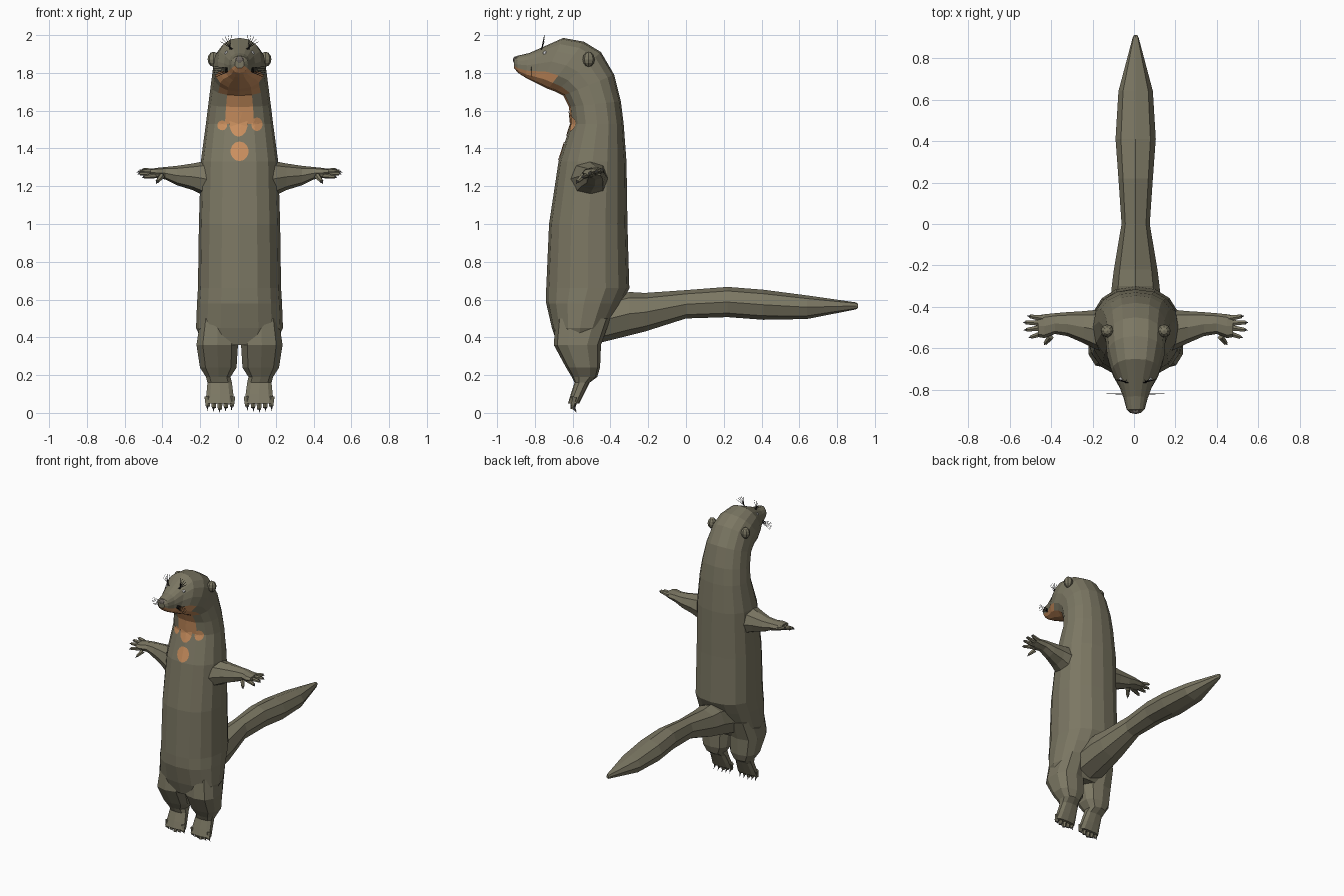
import bpy, bmesh, math
from mathutils import Vector, Matrix
from mathutils.bvhtree import BVHTree

if "Cube" in bpy.data.objects:
    bpy.data.objects.remove(bpy.data.objects["Cube"])

CX = 0.008  # symmetry plane of the animal


def material(name, r, g, b):
    m = bpy.data.materials.new(name)
    m.use_nodes = True
    m.diffuse_color = (r, g, b, 1)
    bsdf = next(n for n in m.node_tree.nodes if n.type == 'BSDF_PRINCIPLED')
    bsdf.inputs["Base Color"].default_value = (r, g, b, 1)
    return m


FUR = material("olive_brown_fur", 0.20, 0.185, 0.125)
ORANGE = material("orange_throat", 0.60, 0.28, 0.115)
NOSE = material("nose_grey", 0.16, 0.14, 0.12)
CLAW = material("claw_grey", 0.12, 0.12, 0.125)
EYE = material("eye_pale_grey", 0.6, 0.6, 0.6)
BLACK = material("whisker_black", 0.005, 0.005, 0.005)


def finish(name, bm, mats, mirror=False):
    bmesh.ops.recalc_face_normals(bm, faces=bm.faces)
    me = bpy.data.meshes.new(name)
    bm.to_mesh(me)
    ob = bpy.data.objects.new(name, me)
    bpy.context.collection.objects.link(ob)
    ob.location.x = CX
    for m in mats:
        me.materials.append(m)
    if mirror:
        mod = ob.modifiers.new("Mirror", 'MIRROR')
        mod.use_clip = False
        mod.use_mirror_merge = False
    return ob


def loft(rings, n, power=0.85, paint=None):
    """Skin rings of (centre, side half-axis, front half-axis)."""
    bm = bmesh.new()

    def soft(v):
        return math.copysign(abs(v) ** power, v)
    loops = []
    for c, u, v in rings:
        c, u, v = Vector(c), Vector(u), Vector(v)
        angles = [2 * math.pi * k / n for k in range(n)]
        loops.append([bm.verts.new(c + u * soft(math.sin(t)) + v * soft(math.cos(t)))
                      for t in angles])
    for i in range(len(loops) - 1):
        a, b = loops[i], loops[i + 1]
        for k in range(n):
            j = (k + 1) % n
            f = bm.faces.new((a[k], a[j], b[j], b[k]))
            if paint:
                deg = (k + 0.5) * 360 / n
                f.material_index = paint(i, min(deg, 360 - deg))
    bm.faces.new(loops[0])
    bm.faces.new(loops[-1])
    return bm


def spike(bm, a, b, r1, r2=0.0, sides=5):
    a, b = Vector(a), Vector(b)
    rot = (b - a).to_track_quat('Z', 'Y').to_matrix().to_4x4()
    bmesh.ops.create_cone(bm, cap_ends=True, segments=sides, radius1=r1, radius2=r2,
                          depth=(b - a).length,
                          matrix=Matrix.Translation((a + b) / 2) @ rot)


def ball(name, centre, size, mat, mirror, u=8, v=6):
    bm = bmesh.new()
    bmesh.ops.create_uvsphere(bm, u_segments=u, v_segments=v, radius=1,
                              matrix=Matrix.Translation(centre) @ Matrix.Diagonal((*size, 1)))
    return finish(name, bm, [mat], mirror)


# Torso, neck and head: front y, front z, back y, back z, half width
SPINE = [
    (-.68, .36, -.46, .36, .19), (-.71, .45, -.41, .45, .23),
    (-.74, .58, -.34, .58, .225), (-.74, .66, -.30, .66, .22),
    (-.725, 1.0, -.31, 1.0, .215), (-.675, 1.33, -.315, 1.33, .205),
    (-.61, 1.53, -.33, 1.53, .178), (-.62, 1.62, -.345, 1.65, .165),
    (-.65, 1.68, -.38, 1.79, .152), (-.69, 1.70, -.45, 1.91, .143),
    (-.73, 1.715, -.54, 1.965, .138), (-.77, 1.735, -.65, 1.985, .115),
    (-.81, 1.755, -.74, 1.945, .082), (-.85, 1.775, -.83, 1.905, .058),
    (-.89, 1.80, -.895, 1.89, .044), (-.91, 1.825, -.912, 1.87, .025)]


def throat_paint(i, deg):
    # orange widens from the neck strip to the whole lower jaw
    limit = 0 if i < 6 else 23 if i < 8 else 46 if i < 10 else 68
    return int(deg < limit)


rings = []
for fy, fz, by, bz, w in SPINE:
    rings.append(((0, (fy + by) / 2, (fz + bz) / 2), (w, 0, 0),
                  (0, (fy - by) / 2, (fz - bz) / 2)))
body = loft(rings, 16, 0.87, throat_paint)
finish("body", body, [FUR, ORANGE])
skin = BVHTree.FromBMesh(body)


# Orange spots laid on the chest
def spot(name, x, z, rx, rz, rows=3, n=14):
    bm = bmesh.new()

    def project(r, t):
        start = Vector((x + rx * r * math.sin(t), -2, z + rz * r * math.cos(t)))
        hit, normal, _, _ = skin.ray_cast(start, Vector((0, 1, 0)))
        return bm.verts.new(hit + Vector((0, -0.005, 0)))
    mid = project(0, 0)
    loops = [[project(r / rows, 2 * math.pi * k / n) for k in range(n)]
             for r in range(1, rows + 1)]
    for k in range(n):
        j = (k + 1) % n
        bm.faces.new((mid, loops[0][k], loops[0][j]))
        for a, b in zip(loops, loops[1:]):
            bm.faces.new((a[k], b[k], b[j], a[j]))
    bmesh.ops.recalc_face_normals(bm, faces=bm.faces)
    if sum(f.normal.y for f in bm.faces) > 0:
        bmesh.ops.reverse_faces(bm, faces=bm.faces)
    me = bpy.data.meshes.new(name)
    bm.to_mesh(me)
    me.materials.append(ORANGE)
    ob = bpy.data.objects.new(name, me)
    bpy.context.collection.objects.link(ob)
    ob.location.x = CX


spot("throat_patch_end", -.005, 1.53, .048, .068)
spot("chest_spot", 0, 1.385, .048, .052)
spot("left_neck_spot", .092, 1.528, .03, .036)
spot("right_neck_spot", -.092, 1.522, .026, .026)


# Tail: y, bottom z, top z, half width
TAIL = [(-.46, .37, .60, .13), (-.30, .41, .64, .115), (-.22, .43, .635, .105),
        (0, .50, .65, .068), (.22, .507, .667, .083), (.41, .493, .652, .097),
        (.64, .497, .622, .083), (.90, .548, .585, .014), (.91, .555, .578, .008)]
finish("tail", loft([((0, y, (a + b) / 2), (w, 0, 0), (0, 0, (b - a) / 2))
                     for y, a, b, w in TAIL], 8, 0.9), [FUR])


# Legs and hanging feet: z, inner x, outer x, front y, back y
LEG = [(.50, .02, .21, -.69, -.40), (.36, .004, .232, -.70, -.45),
       (.24, .012, .213, -.635, -.455), (.19, .045, .18, -.605, -.47),
       (.16, .038, .172, -.59, -.51), (.10, .03, .178, -.61, -.54),
       (.05, .025, .184, -.625, -.565)]
finish("legs", loft([(((a + b) / 2, (f + k) / 2, z), ((b - a) / 2, 0, 0),
                      (0, (f - k) / 2, 0)) for z, a, b, f, k in LEG], 10, 0.75),
       [FUR], True)

toes, claws = bmesh.new(), bmesh.new()
for k in range(5):
    x = .04 + k * .032
    low = .035 - .008 * (2 - abs(k - 2))
    spike(toes, (x, -.59, .085), (x, -.60, low), .02, .012, 6)
    spike(claws, (x, -.60, low + .01), (x + .003, -.58, 0.002 + abs(k - 2) * .004), .009)
finish("toes", toes, [FUR], True)
finish("toe_claws", claws, [CLAW], True)


# Arms and hands: x, front y, back y, bottom z, top z
ARM = [(.15, -.62, -.41, 1.12, 1.345), (.20, -.60, -.415, 1.155, 1.33),
       (.25, -.575, -.42, 1.18, 1.32), (.33, -.54, -.425, 1.205, 1.308),
       (.39, -.53, -.43, 1.235, 1.302), (.44, -.55, -.435, 1.245, 1.297),
       (.47, -.545, -.44, 1.255, 1.292)]
finish("arms", loft([((x, (f + k) / 2, (a + b) / 2), (0, (f - k) / 2, 0),
                      (0, 0, (b - a) / 2)) for x, f, k, a, b in ARM], 8, 0.85),
       [FUR], True)

fingers, claws = bmesh.new(), bmesh.new()
TIPS = [(.51, -.445, 1.288), (.53, -.475, 1.278), (.527, -.51, 1.268),
        (.505, -.545, 1.25), (.435, -.575, 1.225)]
for k, tip in enumerate(TIPS):
    base = Vector((.45 - .02 * (k > 2) - .02 * (k > 3), -.455 - .022 * k, 1.275 - .005 * k))
    tip = Vector(tip)
    spike(fingers, base, tip, .017, .010, 6)
    spike(claws, tip, tip + (tip - base).normalized() * .015 - Vector((0, 0, .006)), .006)
finish("fingers", fingers, [FUR], True)
finish("finger_claws", claws, [CLAW], True)


# Face details
ball("ears", (.137, -.515, 1.872), (.032, .032, .04), FUR, True)
ball("eyes", (.066, -.745, 1.903), (.014, .014, .013), EYE, True)
ball("nose", (0, -.902, 1.868), (.026, .014, .02), NOSE, False)

whiskers = bmesh.new()
for k in range(6):
    # cheek whiskers fan outwards, brow whiskers fan upwards
    t = math.radians(-32 + 11 * k)
    spike(whiskers, (.055, -.82, 1.81 + .003 * k),
          (.055 + .085 * math.cos(t), -.818, 1.81 + .06 * math.sin(t)), .0022, .001, 4)
    if k < 5:
        t = math.radians(25 + 18 * k)
        spike(whiskers, (.035 + .004 * k, -.765, 1.925),
              (.05 + .055 * math.cos(t), -.75, 1.94 + .06 * math.sin(t)), .0022, .001, 4)
finish("whiskers", whiskers, [BLACK], True)
